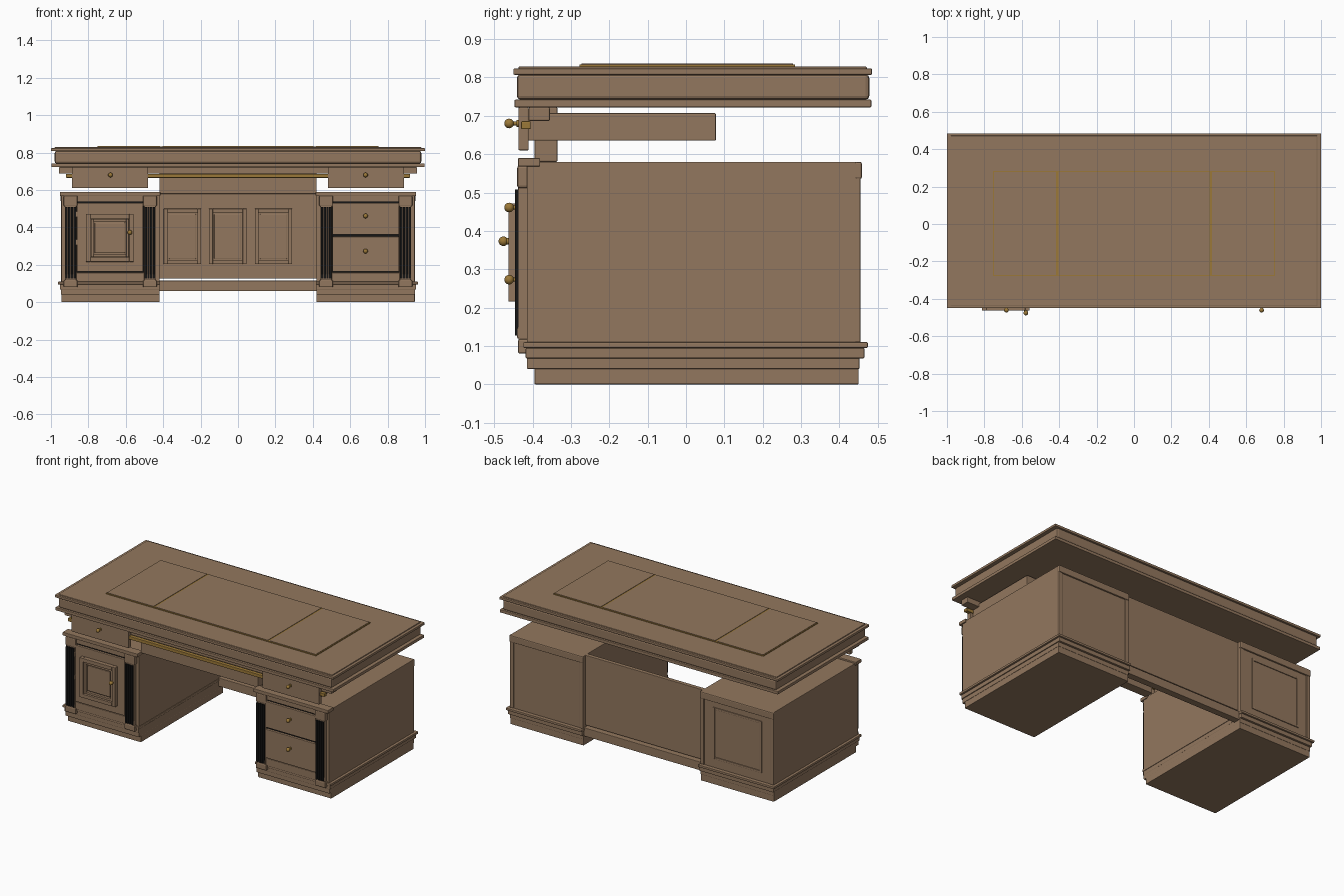
import bpy, bmesh, math
from mathutils import Matrix

if "Cube" in bpy.data.objects:
    bpy.data.objects.remove(bpy.data.objects["Cube"])


def material(name, color):
    m = bpy.data.materials.new(name)
    m.diffuse_color = (*color, 1)
    m.use_nodes = True
    m.node_tree.nodes["Principled BSDF"].inputs["Base Color"].default_value = m.diffuse_color
    return m


WOOD = material("brown_wood", (0.29, 0.185, 0.112))
GOLD = material("brass", (0.33, 0.19, 0.04))
BLACK = material("black_inlay", (0.008, 0.008, 0.008))


def finish(name, bm, mat, bevel=0.0):
    bmesh.ops.recalc_face_normals(bm, faces=bm.faces)
    mesh = bpy.data.meshes.new(name)
    bm.to_mesh(mesh)
    bm.free()
    mesh.materials.append(mat)
    ob = bpy.data.objects.new(name, mesh)
    bpy.context.collection.objects.link(ob)
    if bevel:
        mod = ob.modifiers.new("rounded_edges", "BEVEL")
        mod.width = bevel
        mod.segments = 2
    return ob


def add_box(bm, x, y, z):
    vs = [bm.verts.new((a, b, c)) for a in x for b in y for c in z]
    for f in ((0, 1, 3, 2), (4, 6, 7, 5), (0, 4, 5, 1), (2, 3, 7, 6), (0, 2, 6, 4), (1, 5, 7, 3)):
        bm.faces.new([vs[i] for i in f])


def box(name, x, y, z, mat=WOOD, bevel=0.003):
    """Box from (min, max) ranges."""
    bm = bmesh.new()
    add_box(bm, sorted(x), sorted(y), sorted(z))
    return finish(name, bm, mat, bevel)


def frame(name, x, y, z, t, bevel=0.002):
    """Rectangular moulding of width t lying in the xz plane."""
    bm = bmesh.new()
    add_box(bm, (x[0], x[0] + t), y, z)
    add_box(bm, (x[1] - t, x[1]), y, z)
    add_box(bm, (x[0] + t, x[1] - t), y, (z[0], z[0] + t))
    add_box(bm, (x[0] + t, x[1] - t), y, (z[1] - t, z[1]))
    return finish(name, bm, WOOD, bevel)


def knob(name, x, y, z, back):
    """Ball knob with a stem and collar reaching to y = back."""
    bm = bmesh.new()
    bmesh.ops.create_uvsphere(bm, u_segments=20, v_segments=12, radius=0.0125,
                              matrix=Matrix.Translation((x, y, z)))
    for r, y0, y1 in ((0.005, y, back), (0.009, back - 0.005, back)):
        bmesh.ops.create_cone(bm, cap_ends=True, segments=16, radius1=r, radius2=r, depth=y1 - y0,
                              matrix=Matrix.Translation((x, (y0 + y1) / 2, z)) @ Matrix.Rotation(math.pi / 2, 4, "X"))
    for f in bm.faces:
        f.smooth = len(f.verts) < 5
    return finish(name, bm, GOLD)


# Desk top: stacked mouldings
box("top_lower_lip", (-0.997, 0.997), (-0.447, 0.483), (0.722, 0.742))
box("top_body", (-0.98, 0.98), (-0.441, 0.478), (0.742, 0.808), bevel=0.01)
box("top_upper_lip", (-1, 1), (-0.45, 0.485), (0.807, 0.823))
box("top_surface", (-0.982, 0.982), (-0.437, 0.472), (0.815, 0.829), bevel=0.005)

# Writing panels with brass inlay showing between them
box("top_inlay", (-0.753, 0.753), (-0.277, 0.284), (0.828, 0.8335), GOLD, 0)
for name, x0, x1 in (("left", -0.748, -0.416), ("middle", -0.404, 0.404), ("right", 0.416, 0.748)):
    box(name + "_writing_panel", (x0, x1), (-0.272, 0.279), (0.828, 0.836), bevel=0)

# Apron under the top
box("apron_panel", (-0.42, 0.42), (-0.395, -0.335), (0.58, 0.722))
box("apron_moulding", (-0.957, 0.957), (-0.41, -0.355), (0.687, 0.722))
box("brass_rail", (-0.92, 0.92), (-0.43, -0.405), (0.665, 0.686), GOLD)

# Modesty panel between the pedestals
box("modesty_panel", (-0.425, 0.425), (0.405, 0.432), (0.127, 0.58))
box("modesty_rail", (-0.425, 0.425), (0.40, 0.445), (0.06, 0.115))
for i, x in enumerate((-0.297, -0.055, 0.19)):
    frame(f"modesty_frame_{i}", (x - 0.1, x + 0.1), (0.395, 0.406), (0.203, 0.5), 0.02)
    box(f"modesty_field_{i}", (x - 0.072, x + 0.072), (0.4, 0.406), (0.231, 0.472))

for side, s in (("left", -1), ("right", 1)):
    cx = s * 0.683
    inner, outer = s * 0.42, s * 0.945

    # Upper drawer
    box(side + "_top_drawer_front", (s * 0.48, s * 0.888), (-0.437, -0.41), (0.61, 0.722))
    box(side + "_top_drawer_box", (s * 0.5, s * 0.87), (-0.415, 0.078), (0.635, 0.707))
    knob(side + "_top_drawer_knob", s * 0.682, -0.461, 0.68, -0.437)

    # Pedestal carcass, caps and base mouldings
    box(side + "_pedestal", (inner, outer), (-0.415, 0.45), (0.06, 0.58))
    box(side + "_front_cap", (s * 0.415, s * 0.952), (-0.438, -0.38), (0.568, 0.59))
    box(side + "_back_cap", (s * 0.418, s * 0.948), (0.44, 0.459), (0.535, 0.58), bevel=0.006)
    box(side + "_plinth", (inner, outer), (-0.395, 0.45), (0, 0.045))
    box(side + "_base_low", (inner, s * 0.947), (-0.415, 0.452), (0.04, 0.07))
    box(side + "_base_mid", (s * 0.419, s * 0.952), (-0.418, 0.465), (0.068, 0.095))
    box(side + "_base_high", (s * 0.417, s * 0.962), (-0.424, 0.474), (0.095, 0.11))

    # Fluted pilasters on the front corners
    for d in (-1, 1):
        px = cx + d * 0.212
        label = f"{side}_pilaster_{'a' if d < 0 else 'b'}"
        box(label, (px - 0.031, px + 0.031), (-0.437, -0.41), (0.1, 0.55))
        box(label + "_foot", (px - 0.037, px + 0.037), (-0.438, -0.41), (0.08, 0.118), bevel=0.005)
        box(label + "_foot_top", (px - 0.031, px + 0.031), (-0.44, -0.41), (0.118, 0.15), bevel=0.005)
        box(label + "_capital", (px - 0.037, px + 0.037), (-0.44, -0.41), (0.512, 0.57), bevel=0.006)
        for k in range(4):
            fx = px - 0.0225 + k * 0.015
            box(f"{label}_flute_{k}", (fx - 0.0057, fx + 0.0057), (-0.446, -0.437), (0.127, 0.508), BLACK, 0)

    # Front frame and dark reveal around the openings
    box(side + "_bottom_rail", (cx - 0.185, cx + 0.185), (-0.43, -0.41), (0.11, 0.158))
    box(side + "_top_rail", (cx - 0.185, cx + 0.185), (-0.43, -0.41), (0.537, 0.57))
    box(side + "_front_reveal", (cx - 0.182, cx + 0.182), (-0.422, -0.41), (0.158, 0.537), BLACK, 0)

    # Pilaster strips on the back
    for d in (-1, 1):
        bx = s * 0.683 + d * 0.25
        box(f"{side}_back_stile_{d + 1}", (bx - 0.013, bx + 0.013), (0.44, 0.455), (0.11, 0.54))

# Cupboard door on the left pedestal
box("door", (-0.862, -0.508), (-0.437, -0.42), (0.164, 0.53))
frame("door_outer_frame", (-0.813, -0.558), (-0.463, -0.435), (0.216, 0.472), 0.024)
frame("door_inner_frame", (-0.787, -0.584), (-0.453, -0.435), (0.242, 0.446), 0.014)
box("door_field", (-0.767, -0.604), (-0.447, -0.435), (0.262, 0.426), bevel=0.004)
knob("door_knob", -0.578, -0.476, 0.373, -0.463)
for z in (0.32, 0.47):
    box("door_hinge", (-0.866, -0.858), (-0.442, -0.43), (z - 0.015, z + 0.015), bevel=0.002)

# Drawers on the right pedestal
for name, z0, z1, kz in (("lower", 0.164, 0.35, 0.273), ("upper", 0.362, 0.53, 0.461)):
    box(name + "_drawer", (0.504, 0.862), (-0.438, -0.42), (z0, z1))
    knob(name + "_drawer_knob", 0.682, -0.461, kz, -0.438)

# Raised panel on the back of the left pedestal
frame("back_panel_frame", (-0.86, -0.51), (0.445, 0.455), (0.165, 0.5), 0.014)
